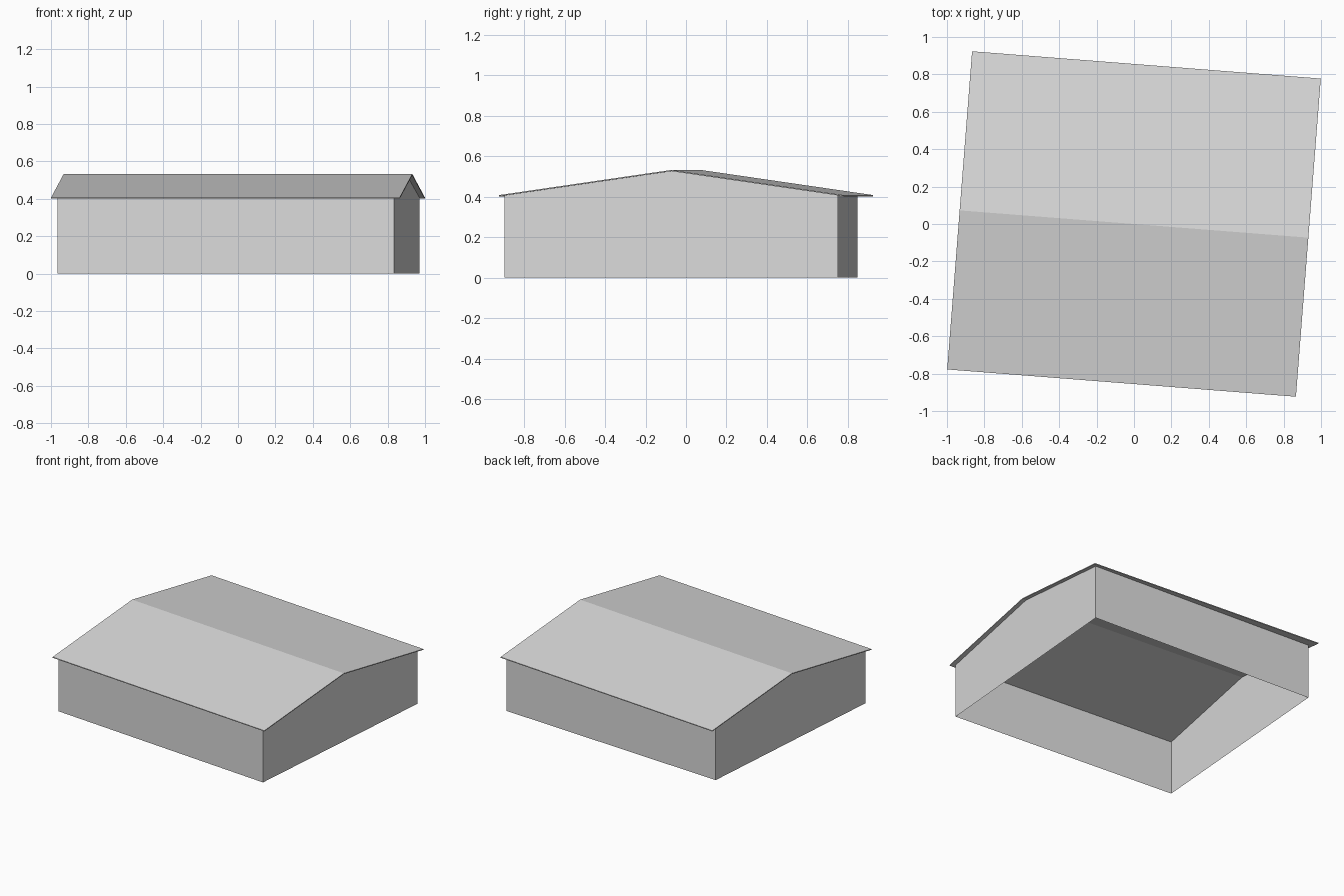
import bpy, bmesh, math
from mathutils import Vector

cube = bpy.data.objects.get("Cube")
if cube:
    bpy.data.objects.remove(cube, do_unlink=True)

TURN = math.radians(-4.47)            # the house is turned slightly on its plot
ALONG = Vector((math.cos(TURN), math.sin(TURN), 0))     # ridge direction
ACROSS = Vector((-math.sin(TURN), math.cos(TURN), 0))   # down-slope direction
HALF_LENGTH, HALF_WIDTH = 0.935, 0.853
EAVE, RIDGE, THICK = 0.402, 0.526, 0.006

grey = bpy.data.materials.new("light_grey")
grey.use_nodes = True
colour = (0.7, 0.7, 0.7, 1)
grey.diffuse_color = colour
grey.node_tree.nodes["Principled BSDF"].inputs["Base Color"].default_value = colour


def finish(name, bm):
    mesh = bpy.data.meshes.new(name)
    bmesh.ops.recalc_face_normals(bm, faces=bm.faces)
    bm.to_mesh(mesh)
    bm.free()
    mesh.materials.append(grey)
    obj = bpy.data.objects.new(name, mesh)
    bpy.context.collection.objects.link(obj)
    return obj


def roof_height(point):
    """Height of the underside of the roof above a ground point."""
    return RIDGE - (RIDGE - EAVE) * abs(point.dot(ACROSS)) / HALF_WIDTH


# Roof: thin gabled profile swept along the ridge
bm = bmesh.new()
section = [ACROSS * (HALF_WIDTH * s) for s in (-1, 0, 1)]
under = [p + Vector((0, 0, roof_height(p))) for p in section]
upper = [p + Vector((0, 0, THICK)) for p in reversed(under)]
profile = bm.faces.new([bm.verts.new(p - ALONG * HALF_LENGTH) for p in under + upper])
swept = bmesh.ops.extrude_face_region(bm, geom=[profile], use_keep_orig=True)
bmesh.ops.translate(bm, vec=ALONG * HALF_LENGTH * 2,
                    verts=[v for v in swept["geom"] if isinstance(v, bmesh.types.BMVert)])
finish("roof", bm)

# Walls: open-bottomed sheet following the footprint, gable ends up to the ridge
footprint = [Vector((x, y, 0)) for x, y in
             ((0.835, -0.896), (0.97, 0.75), (-0.84, 0.847), (-0.965, -0.755))]
bm = bmesh.new()
base = [bm.verts.new(p) for p in footprint]
top = [bm.verts.new(p + Vector((0, 0, roof_height(p)))) for p in footprint]
for i, start in enumerate(footprint):
    j = (i + 1) % len(footprint)
    end = footprint[j]
    outline = [base[i], base[j], top[j]]
    a, b = start.dot(ACROSS), end.dot(ACROSS)
    if a * b < 0:                     # this wall crosses below the ridge
        peak = start.lerp(end, a / (a - b))
        outline.append(bm.verts.new(peak + Vector((0, 0, RIDGE))))
    bm.faces.new(outline + [top[i]])
finish("walls", bm)
